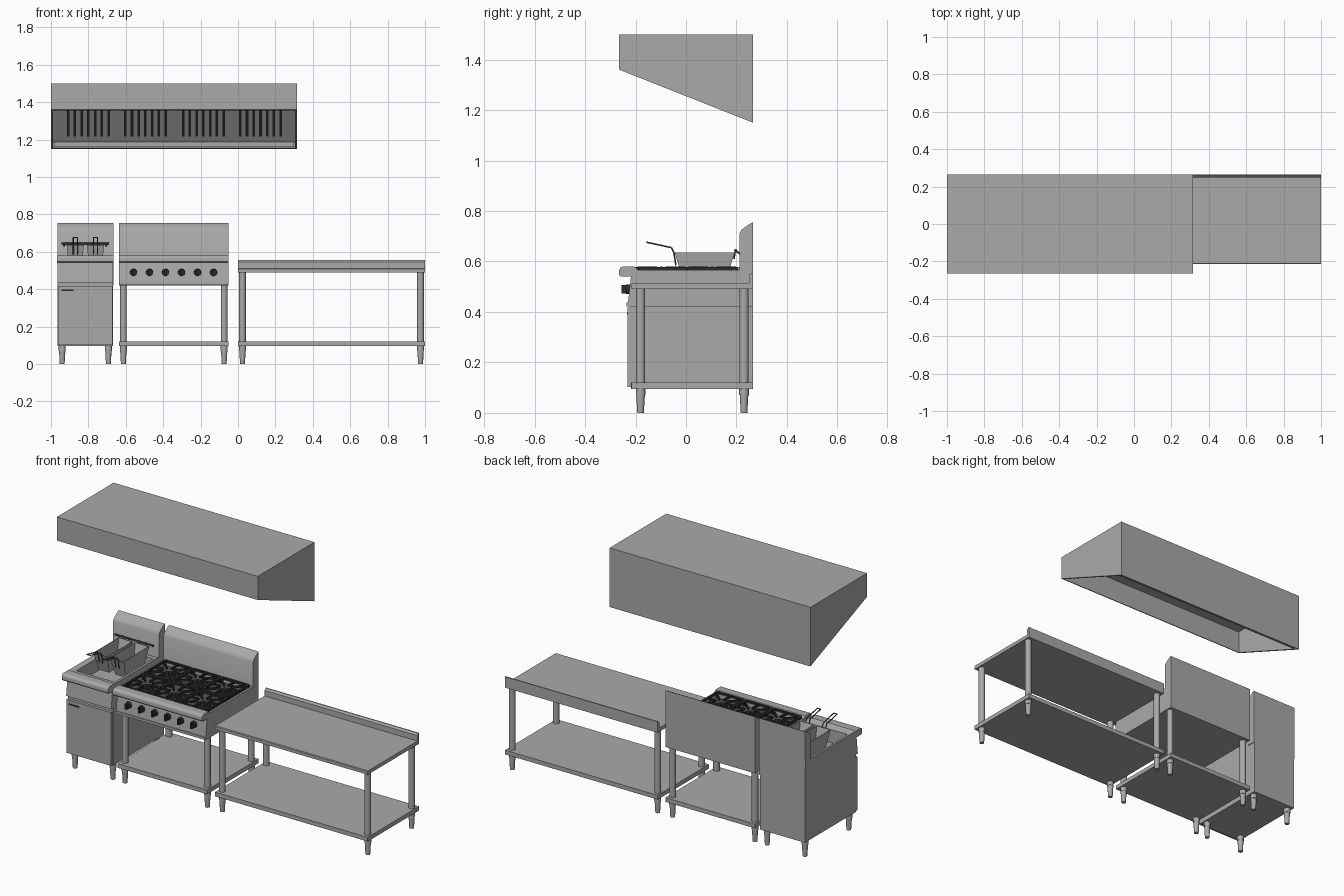
import bpy, bmesh, math
from mathutils import Vector, Matrix

if "Cube" in bpy.data.objects:
    bpy.data.objects.remove(bpy.data.objects["Cube"])


def material(name, v):
    m = bpy.data.materials.new(name)
    m.diffuse_color = (v, v, v, 1)
    m.use_nodes = True
    m.node_tree.nodes["Principled BSDF"].inputs["Base Color"].default_value = m.diffuse_color
    return m


STEEL = material("brushed_steel", 0.40)
DARK = material("dark_enamel", 0.09)
BLACK = material("black_iron", 0.025)


def finish(name, bm, mat, smooth=False):
    bmesh.ops.recalc_face_normals(bm, faces=bm.faces)
    me = bpy.data.meshes.new(name)
    bm.to_mesh(me)
    bm.free()
    me.materials.append(mat)
    ob = bpy.data.objects.new(name, me)
    bpy.context.collection.objects.link(ob)
    if smooth:
        bpy.ops.object.select_all(action='DESELECT')
        ob.select_set(True)
        bpy.context.view_layer.objects.active = ob
        bpy.ops.object.shade_smooth_by_angle(angle=math.radians(32))
    return ob


def loft(bm, rings):
    """Join rings of points into a closed skin with both ends capped."""
    vs = [[bm.verts.new(p) for p in r] for r in rings]
    n = len(vs[0])
    for a, b in zip(vs, vs[1:]):
        for i in range(n):
            bm.faces.new((a[i], a[(i + 1) % n], b[(i + 1) % n], b[i]))
    bm.faces.new(vs[0])
    bm.faces.new(vs[-1])


def prism(name, pts, spans, mat=STEEL, smooth=False):
    """Side profile of (y, z) points, pulled along each x span."""
    bm = bmesh.new()
    for x0, x1 in spans:
        loft(bm, [[(x, y, z) for y, z in pts] for x in (x0, x1)])
    return finish(name, bm, mat, smooth)


def box(name, x0, x1, y0, y1, z0, z1, mat=STEEL):
    return prism(name, [(y0, z0), (y1, z0), (y1, z1), (y0, z1)], [(x0, x1)], mat)


def rect(x0, x1, y0, y1, z):
    return [(x0, y0, z), (x1, y0, z), (x1, y1, z), (x0, y1, z)]


def rod(bm, p, q, r1, r2=None, n=16):
    p, q = Vector(p), Vector(q)
    d = q - p
    rot = d.to_track_quat('Z', 'Y').to_matrix().to_4x4()
    bmesh.ops.create_cone(bm, cap_ends=True, segments=n, radius1=r1,
                          radius2=r1 if r2 is None else r2, depth=d.length,
                          matrix=Matrix.Translation((p + q) / 2) @ rot)


def bar(bm, p, q, w, h):
    """Square bar from p to q, flat in plan, of width w and height h."""
    p, q = Vector(p), Vector(q)
    s = (q - p).cross(Vector((0, 0, 1))).normalized() * w / 2
    u = Vector((0, 0, h / 2))
    loft(bm, [[e + s + u, e - s + u, e - s - u, e + s - u] for e in (p, q)])


def legs(name, x0, x1, top):
    """Four tapered feet, with posts above when top is given."""
    bm = bmesh.new()
    for x in (x0, x1):
        for y in (-0.18, 0.23):
            rod(bm, (x, y, 0), (x, y, 0.07), 0.013, 0.017)
            rod(bm, (x, y, 0.07), (x, y, 0.097), 0.019)
            if top:
                rod(bm, (x, y, 0.115), (x, y, top), 0.018)
    finish(name, bm, STEEL, True)


def bullnose(name, x0, x1):
    pts = [(-0.19, 0.54), (-0.258, 0.54), (-0.265, 0.547)]
    pts += [(-0.247 - 0.018 * math.cos(a), 0.562 + 0.018 * math.sin(a))
            for a in [i * math.pi / 12 for i in range(7)]]
    prism(name, pts + [(-0.205, 0.58), (-0.19, 0.568)], [(x0, x1)], STEEL, True)


SPLASH = [(0.265, 0.42), (0.265, 0.755), (0.252, 0.749), (0.22, 0.726),
          (0.212, 0.712), (0.212, 0.42)]

# ---------- extraction hood: open sloping underside ----------
HX0, HX1 = -1.0, 0.315


def hood_ring(t, bottom):
    x0, x1, y0, y1 = HX0 + t, HX1 - t, -0.265 + t, 0.265 - t
    z = (lambda y: 1.36 - 0.396 * (y + 0.265)) if bottom else (lambda y: 1.5 - t)
    return [(x, y, z(y)) for x, y, _ in rect(x0, x1, y0, y1, 0)]


bm = bmesh.new()
loft(bm, [hood_ring(0, False), hood_ring(0, True),
          hood_ring(0.01, True), hood_ring(0.01, False)])
finish("hood_shell", bm, STEEL)
prism("hood_filter_bank", [(0.235, 1.185), (0.02, 1.47), (0.04, 1.48), (0.253, 1.195)],
      [(HX0 + 0.01, HX1 - 0.01)])
box("hood_grease_gutter", HX0 + 0.015, HX1 - 0.015, 0.232, 0.256, 1.164, 1.186)


def slope_y(z):
    return 0.235 - (z - 1.185) * 0.215 / 0.285


# filter slots and frame strips
centres = [-0.80, -0.495, -0.185, 0.12]
slots = [(c + (i - 3) * 0.036 - 0.007, c + (i - 3) * 0.036 + 0.007)
         for c in centres for i in range(7)]


def on_slope(name, z0, z1, t, spans, mat):
    prism(name, [(slope_y(z0), z0), (slope_y(z1), z1), (slope_y(z1) - t, z1),
                 (slope_y(z0) - t, z0)], spans, mat)


on_slope("filter_slots", 1.215, 1.43, 0.003, slots, BLACK)
on_slope("filter_frames", 1.19, 1.46, 0.006,
         [(c + s * 0.142 - 0.005, c + s * 0.142 + 0.005)
          for c in centres for s in (-1, 1)], STEEL)

# ---------- fryer ----------
FX0, FX1 = -0.968, -0.665
bm = bmesh.new()
tank = (-0.942, -0.692, -0.165, 0.195)
loft(bm, [rect(FX0 + .004, FX1 - .004, -0.215, 0.265, 0.097),
          rect(FX0 + .004, FX1 - .004, -0.215, 0.265, 0.54),
          rect(FX0, FX1, -0.215, 0.265, 0.54),
          rect(FX0, FX1, -0.215, 0.265, 0.578),
          rect(*tank, 0.568), rect(*tank, 0.49)])
finish("fryer_cabinet_and_tank", bm, STEEL)
bullnose("fryer_front_rim", FX0, FX1)
prism("fryer_control_fascia", [(-0.21, 0.54), (-0.218, 0.54), (-0.23, 0.437), (-0.21, 0.437)],
      [(FX0 + .004, FX1 - .004)])
box("fryer_door", FX0 + 0.006, FX1 - 0.006, -0.231, -0.214, 0.102, 0.417)
box("fryer_door_handle_slot", -0.945, -0.88, -0.233, -0.229, 0.39, 0.398, BLACK)
prism("fryer_splashback", SPLASH, [(FX0 + .002, FX1)], STEEL, True)
legs("fryer_feet", -0.94, -0.693, None)

# hanging rail with hooks
bm = bmesh.new()
rod(bm, (-0.945, 0.195, 0.644), (-0.69, 0.195, 0.644), 0.005, n=8)
for x in (-0.93, -0.705):
    rod(bm, (x, 0.195, 0.644), (x, 0.215, 0.63), 0.004, n=8)
finish("basket_hanging_rail", bm, DARK)

# baskets with wire handles
for k, x in enumerate((-0.87, -0.762)):
    bm = bmesh.new()
    loft(bm, [rect(x - .034, x + .034, -0.01, 0.16, 0.525),
              rect(x - .046, x + .046, -0.045, 0.192, 0.635),
              rect(x - .043, x + .043, -0.042, 0.189, 0.635),
              rect(x - .031, x + .031, -0.007, 0.157, 0.528)])
    finish(f"fryer_basket_{k + 1}", bm, STEEL)
    bm = bmesh.new()
    path = [(-0.04, 0.585), (-0.048, 0.635), (-0.058, 0.655), (-0.155, 0.676)]
    for s in (-0.011, 0.011):
        for a, b in zip(path, path[1:]):
            rod(bm, (x + s, *a), (x + s, *b), 0.003, n=8)
    rod(bm, (x - .013, *path[-1]), (x + .013, *path[-1]), 0.003, n=8)
    for s in (-0.02, 0.02):
        rod(bm, (x + s, 0.19, 0.61), (x + s, 0.197, 0.65), 0.003, n=8)
    finish(f"basket_handle_{k + 1}", bm, DARK)

# ---------- six burner range ----------
RX0, RX1 = -0.637, -0.05
bm = bmesh.new()
well = (RX0 + 0.012, RX1 - 0.012, -0.2, 0.208)
loft(bm, [rect(RX0, RX1, -0.212, 0.265, 0.42), rect(RX0, RX1, -0.212, 0.265, 0.566),
          rect(*well, 0.566), rect(*well, 0.54)])
finish("range_body", bm, STEEL)
box("range_burner_tray", *well, 0.539, 0.543, DARK)
bullnose("range_front_rim", RX0, RX1)
prism("range_control_fascia", [(-0.21, 0.54), (-0.218, 0.54), (-0.23, 0.437),
                               (-0.235, 0.437), (-0.235, 0.422), (-0.21, 0.422)], [(RX0, RX1)])
prism("range_splashback", SPLASH, [(RX0, RX1)], STEEL, True)
box("range_shelf", RX0, RX1, -0.218, 0.265, 0.095, 0.12)
legs("range_legs", RX0 + 0.024, RX1 - 0.024, 0.42)

bm = bmesh.new()
for i in range(6):
    x = -0.558 + i * 0.0856
    rod(bm, (x, -0.215, 0.49), (x, -0.238, 0.49), 0.02, 0.018, 20)
    loft(bm, [rect(x - .005, x + .005, -0.255, -0.235, z) for z in (0.474, 0.506)])
finish("range_knobs", bm, BLACK, True)

# cast grates and burner heads
grates, heads = bmesh.new(), bmesh.new()
GZ = 0.573
for i in range(3):
    for j in range(2):
        cx, cy = RX0 + 0.107 + i * 0.1865, -0.098 + j * 0.202
        hx, hy = 0.087, 0.095
        c = [(cx - hx, cy - hy, GZ), (cx + hx, cy - hy, GZ),
             (cx + hx, cy + hy, GZ), (cx - hx, cy + hy, GZ)]
        for a in range(4):
            bar(grates, c[a], c[(a + 1) % 4], 0.011, 0.012)
            rod(grates, (c[a][0], c[a][1], 0.542), c[a], 0.007, n=6)
        for a in range(8):
            t = a * math.pi / 4
            u, v = math.cos(t), math.sin(t)
            far = min(hx / max(abs(u), 1e-6), hy / max(abs(v), 1e-6))
            bar(grates, (cx + 0.03 * u, cy + 0.03 * v, GZ + .001),
                (cx + far * u, cy + far * v, GZ + .001), 0.01, 0.012)
        rod(heads, (cx, cy, 0.542), (cx, cy, 0.556), 0.042, 0.036, 20)
        rod(heads, (cx, cy, 0.556), (cx, cy, 0.564), 0.026, 0.022, 20)
finish("range_grates", grates, BLACK)
finish("range_burner_heads", heads, BLACK, True)

# ---------- work table ----------
prism("table_top", [(-0.215, 0.49), (0.265, 0.49), (0.265, 0.555), (0.258, 0.555),
                    (0.249, 0.545), (0.249, 0.512), (-0.211, 0.512), (-0.215, 0.508)], [(0, 1)])
box("table_shelf", 0, 1, -0.215, 0.265, 0.095, 0.12)
legs("table_legs", 0.024, 0.976, 0.492)
